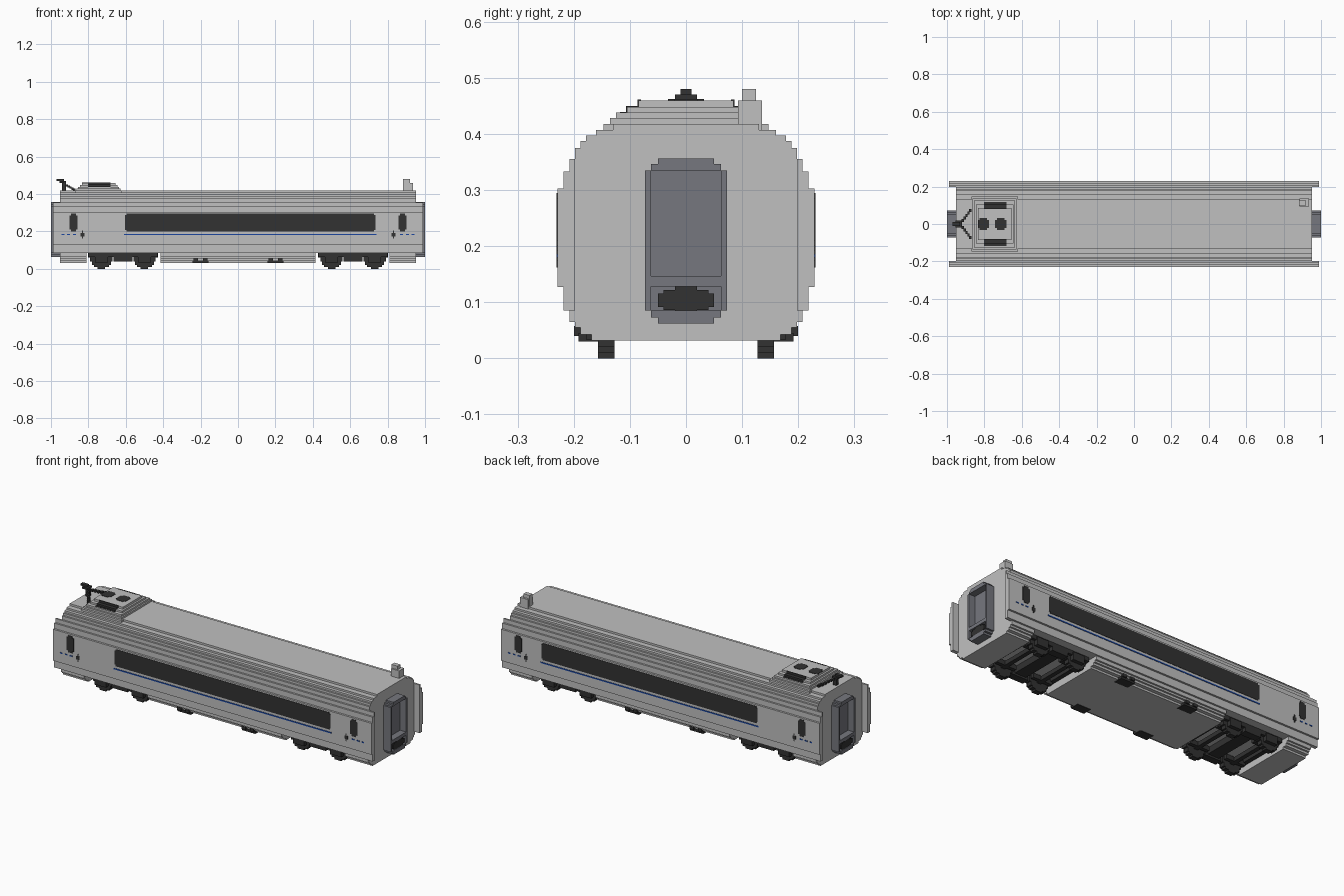
import bpy, bmesh, math

if "Cube" in bpy.data.objects:
    bpy.data.objects.remove(bpy.data.objects["Cube"], do_unlink=True)


def material(name, rgb):
    m = bpy.data.materials.new(name)
    m.use_nodes = True
    m.diffuse_color = (*rgb, 1)
    m.node_tree.nodes["Principled BSDF"].inputs["Base Color"].default_value = (*rgb, 1)
    return m


GREY = material("light_grey", (0.53, 0.53, 0.53))
STEEL = material("blue_grey", (0.18, 0.185, 0.21))
DARK = material("charcoal", (0.032, 0.032, 0.032))
BLUE = material("blue", (0.01, 0.06, 0.35))


def prism(name, pts, axis, lo, hi, mat):
    """Extrude a closed 2D outline along an axis from lo to hi."""
    place = {"x": lambda a, b, d: (d, a, b),
             "y": lambda a, b, d: (a, d, b),
             "z": lambda a, b, d: (a, b, d)}[axis]
    bm = bmesh.new()
    low = [bm.verts.new(place(a, b, lo)) for a, b in pts]
    high = [bm.verts.new(place(a, b, hi)) for a, b in pts]
    bm.faces.new(low)
    bm.faces.new(high)
    for i in range(len(pts)):
        j = (i + 1) % len(pts)
        bm.faces.new((low[i], low[j], high[j], high[i]))
    bmesh.ops.recalc_face_normals(bm, faces=bm.faces)
    mesh = bpy.data.meshes.new(name)
    bm.to_mesh(mesh)
    bm.free()
    mesh.materials.append(mat)
    ob = bpy.data.objects.new(name, mesh)
    bpy.context.collection.objects.link(ob)
    return ob


def box(name, x, y, z, mat):
    return prism(name, [(x[0], y[0]), (x[1], y[0]), (x[1], y[1]), (x[0], y[1])], "z", *z, mat)


def stepped(layers, c=0):
    """Staircase outline, symmetric about c, from (bottom, top, half width) rows."""
    right = [p for b, t, w in layers for p in ((w, b), (w, t))]
    return [(c + w, h) for w, h in right] + [(c - w, h) for w, h in reversed(right)]


def disc(cx, cz, rx, rz, rows):
    """Blocky ellipse outline."""
    h = 2 * rz / rows
    layers = []
    for i in range(rows):
        z = -rz + (i + 0.5) * h
        w = max(1, round(rx * math.sqrt(1 - (z / rz) ** 2) / 0.01)) * 0.01
        layers.append((cz + z - h / 2, cz + z + h / 2, w))
    return stepped(layers, cx)


def span(s, a, b):
    return tuple(sorted((s * a, s * b)))


# Body shell with stepped roof, and the lower skirt broken by the wheel bays
SKIRT = [(.032, .043, .168), (.043, .055, .188), (.055, .065, .198), (.065, .085, .208)]
SHELL = [(.085, .333, .208), (.333, .355, .208), (.355, .375, .198), (.375, .387, .188),
         (.387, .397, .178), (.397, .407, .16), (.407, .418, .13)]
prism("body_shell", stepped(SHELL), "x", -.953, .953, GREY)
for name, lo, hi in (("skirt_rear", -.953, -.81), ("skirt_middle", -.415, .415),
                     ("skirt_front", .81, .953)):
    prism(name, stepped(SKIRT), "x", lo, hi, GREY)

# Side walls overhanging the ends, with glazing, stripe and door marks
for s, side in ((-1, "right"), (1, "left")):
    wall = [(.198, .085), (.218, .085), (.218, .127), (.229, .127), (.229, .303),
            (.218, .303), (.218, .333), (.208, .333), (.208, .355), (.198, .355)]
    prism("side_wall_" + side, [(s * a, b) for a, b in wall], "x", -.988, .988, GREY)
    plate = span(s, .226, .231)
    glass = [(.2, .208, .662), (.208, .287, .67), (.287, .295, .662)]
    prism("main_window_" + side, stepped(glass, .065), "y", *plate, DARK)
    box("stripe_" + side, (-.61, .74), plate, (.18, .187), BLUE)
    for e in (-1, 1):
        pane = [(.2, .21, .013), (.21, .285, .022), (.285, .295, .013)]
        prism("door_window_" + side, stepped(pane, e * .88), "y", *plate, DARK)
        mark = [(.162, .174, .003), (.174, .192, .01), (.192, .205, .003)]
        prism("door_handle_" + side, stepped(mark, e * .832), "y", *plate, DARK)
        for k in range(3):
            c = e * (.875 + .03 * k)
            box("door_stripe_" + side, (c - .008, c + .008), plate, (.18, .186), BLUE)
        # Underfloor equipment on the skirt edge
        c = e * .2
        box("floor_box_" + side, (c - .042, c + .042), span(s, .14, .192), (.03, .045), DARK)
        for k in (-.025, .025):
            box("floor_box_lug_" + side, (c + k - .012, c + k + .012),
                span(s, .16, .2), (.04, .058), DARK)

# Gangways and couplers at both ends
for e, end in ((-1, "rear"), (1, "front")):
    depth = span(e, .95, 1)
    foot = [(.062, .073, .05), (.073, .085, .062)]
    head = [(.335, .346, .062), (.346, .356, .05)]
    prism("gangway_foot_" + end, stepped(foot), "x", *depth, STEEL)
    prism("gangway_head_" + end, stepped(head), "x", *depth, STEEL)
    for s in (-1, 1):
        box("gangway_post_" + end, depth, span(s, .062, .073), (.085, .335), STEEL)
    box("gangway_sill_" + end, depth, (-.062, .062), (.128, .147), STEEL)
    box("gangway_door_" + end, span(e, .95, .962), (-.062, .062), (.085, .335), STEEL)
    prism("coupler_" + end, disc(0, .104, .05, .024, 8), "x", *span(e, .955, .997), DARK)

# Bogies: wheels, axles, side frames and cross beams
for e, end in ((-1, "rear"), (1, "front")):
    mid = e * .615
    for k in (-.115, .115):
        c = mid + k
        box("axle_" + end, (c - .012, c + .012), (-.13, .13), (.045, .068), DARK)
        for s in (-1, 1):
            prism("wheel_" + end, disc(c, .055, .056, .055, 11), "y", *span(s, .127, .157), DARK)
            box("axle_box_" + end, (c - .035, c + .035), span(s, .15, .178), (.034, .078), DARK)
            box("brake_" + end, (c - .06, c + .06), span(s, .095, .115), (.045, .07), DARK)
    for s in (-1, 1):
        box("bogie_frame_" + end, (mid - .185, mid + .185), span(s, .15, .172), (.062, .085), DARK)
        box("bogie_spring_" + end, (mid - .05, mid + .05), span(s, .13, .172), (.04, .075), DARK)
    box("bogie_bolster_" + end, (mid - .035, mid + .035), (-.15, .15), (.05, .085), DARK)
    for k in (-.175, .175):
        box("bogie_beam_" + end, (mid + k - .012, mid + k + .012), (-.15, .15), (.06, .085), DARK)

# Stepped roof equipment hump
hump = [(.407, .418, .147, .125), (.418, .428, .135, .118), (.428, .438, .125, .11),
        (.438, .448, .105, .1), (.448, .46, .085, .09)]
for z0, z1, hy, hx in hump:
    box("roof_hump", (-.745 - hx, -.745 + hx), (-hy, hy), (z0, z1), GREY)
for s in (-1, 1):
    box("roof_vent", (-.803, -.683), span(s, .08, .1065), (.43, .4495), DARK)
    box("roof_vent_lower", (-.803, -.683), span(s, .1, .118), (.42, .4395), DARK)
    box("roof_vent_upper", (-.803, -.683), span(s, .08, .0862), (.44, .461), DARK)
for c in (-.805, -.712):
    prism("roof_fan", disc(c, 0, .032, .032, 6), "z", .455, .462, DARK)

# Folded current collector: head, stem and two blocky diagonal arms
box("collector_head", (-.97, -.93), (-.01, .01), (.469, .48), DARK)
box("collector_bar", (-.955, -.92), (-.02, .02), (.46, .47), DARK)
box("collector_stem", (-.94, -.92), (-.01, .01), (.415, .462), DARK)
for s in (-1, 1):
    for i in range(6):
        x, y, z = -.925 + .01 * i, .006 + .013 * i, .452 - .006 * i
        box("collector_arm", (x - .006, x + .006), span(s, y - .008, y + .008),
            (z - .006, z + .006), DARK)

# Roof exhaust at the other end
box("exhaust_base", (.885, .935), (.093, .135), (.4, .46), GREY)
box("exhaust_top", (.882, .92), (.1, .125), (.41, .48), GREY)
